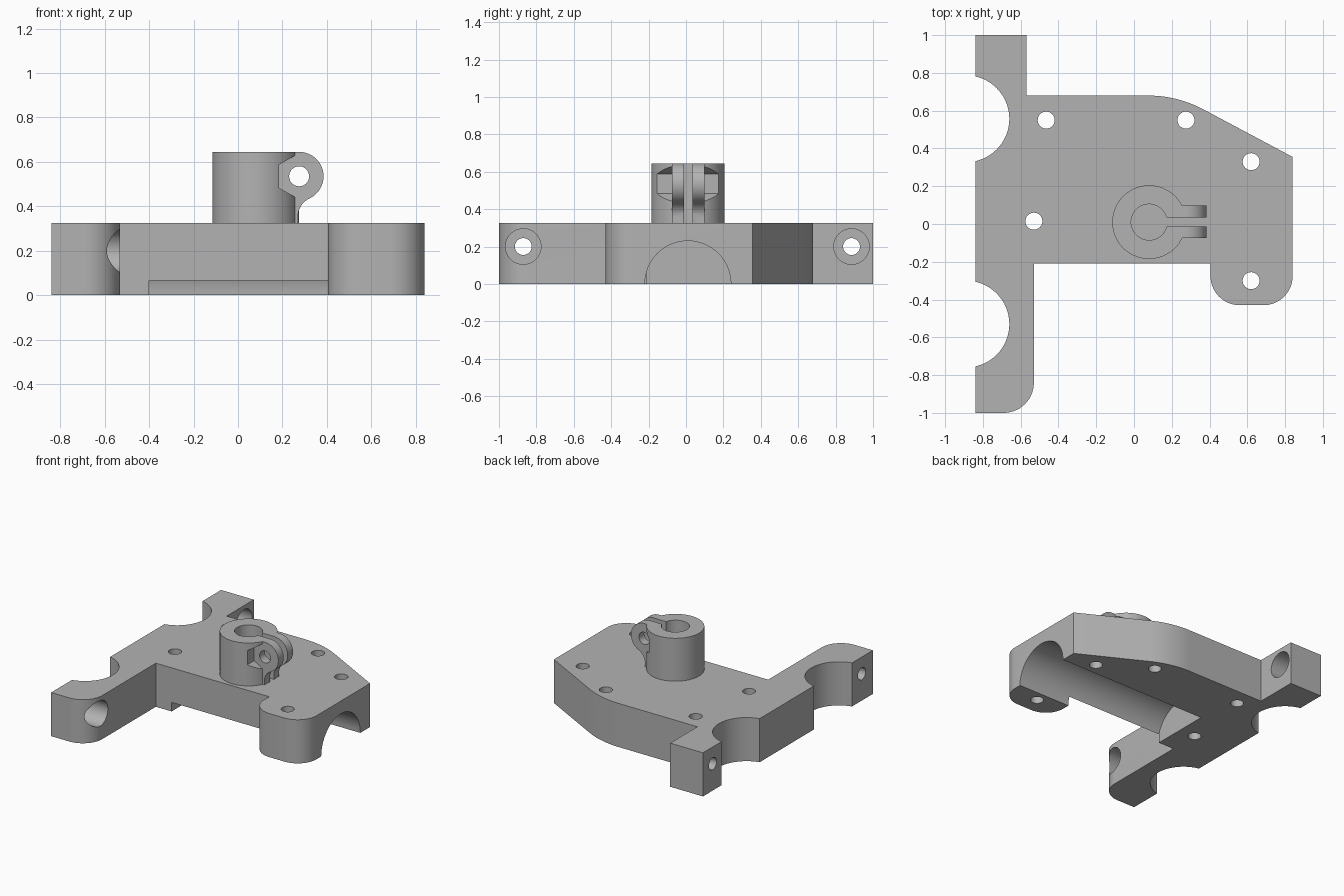
import bpy, bmesh, math
from mathutils import Vector

cube = bpy.data.objects.get("Cube")
if cube:
    bpy.data.objects.remove(cube, do_unlink=True)

grey = bpy.data.materials.new("plain grey")
grey.use_nodes = True
GREY = (0.45, 0.45, 0.45, 1)
grey.diffuse_color = GREY
grey.node_tree.nodes["Principled BSDF"].inputs["Base Color"].default_value = GREY

PLACE = {"x": lambda u, v, w: (w, u, v),
         "y": lambda u, v, w: (u, w, v),
         "z": lambda u, v, w: (u, v, w)}


def arc(cu, cv, r, start, end, n=16):
    angles = [math.radians(start + (end - start) * i / n) for i in range(n + 1)]
    return [(cu + r * math.cos(a), cv + r * math.sin(a)) for a in angles]


def circle(cu, cv, r, n=64):
    return arc(cu, cv, r, 0, 360, n)[:-1]


def rounded(corners, n=14):
    """Outline from (x, y, radius) corners, with tangent arcs where radius > 0."""
    out = []
    for i, (x, y, r) in enumerate(corners):
        p = Vector((x, y))
        if r == 0:
            out.append((x, y))
            continue
        a = (Vector(corners[i - 1][:2]) - p).normalized()
        b = (Vector(corners[(i + 1) % len(corners)][:2]) - p).normalized()
        half = a.angle(b) / 2
        centre = p + (a + b).normalized() * r / math.sin(half)
        start = p + a * r / math.tan(half) - centre
        end = p + b * r / math.tan(half) - centre
        a0 = math.atan2(start.y, start.x)
        turn = (math.atan2(end.y, end.x) - a0 + math.pi) % math.tau - math.pi
        out += arc(*centre, r, math.degrees(a0), math.degrees(a0 + turn), n)
    return out


def prism(name, outline, axis, low, high):
    bm = bmesh.new()
    place = PLACE[axis]
    face = bm.faces.new([bm.verts.new(place(u, v, low)) for u, v in outline])
    ext = bmesh.ops.extrude_face_region(bm, geom=[face])
    verts = [e for e in ext["geom"] if isinstance(e, bmesh.types.BMVert)]
    bmesh.ops.translate(bm, verts=verts, vec=place(0, 0, high - low))
    bmesh.ops.recalc_face_normals(bm, faces=bm.faces)
    mesh = bpy.data.meshes.new(name)
    bm.to_mesh(mesh)
    bm.free()
    mesh.materials.append(grey)
    obj = bpy.data.objects.new(name, mesh)
    bpy.context.collection.objects.link(obj)
    return obj


def combine(target, tool, operation="DIFFERENCE"):
    mod = target.modifiers.new("combine", "BOOLEAN")
    mod.operation, mod.solver, mod.object = operation, "EXACT", tool
    bpy.context.view_layer.objects.active = target
    bpy.ops.object.modifier_apply(modifier=mod.name)
    bpy.data.objects.remove(tool, do_unlink=True)


def cut(target, outline, axis, low, high):
    combine(target, prism("cutter", outline, axis, low, high))


def finish(obj):
    bpy.ops.object.select_all(action="DESELECT")
    obj.select_set(True)
    bpy.context.view_layer.objects.active = obj
    bpy.ops.object.shade_smooth_by_angle(angle=math.radians(25))


TOP = 0.325      # plate thickness
MID = 0.01       # centre line of groove and collar
SMALL = 0.045    # bolt hole radius

# Base plate with two arms and a rounded lug
base = prism("base_plate", rounded([
    (-0.84, -1, 0), (-0.53, -1, 0.16), (-0.53, -0.21, 0), (0.405, -0.21, 0),
    (0.405, -0.43, 0.155), (0.84, -0.43, 0.155), (0.84, 0.355, 0),
    (0.23, 0.68, 0.62), (-0.57, 0.68, 0), (-0.57, 1, 0), (-0.84, 1, 0)]),
    "z", 0, TOP)

# Round bites in the side edge
for y in (-0.53, 0.557):
    cut(base, circle(-0.89, y, 0.23), "z", -0.1, 0.5)

# Half-round groove underneath
cut(base, circle(MID, 0, 0.23), "x", -0.4, 1)

# Vertical bolt holes
for x, y in ((-0.465, 0.55), (0.275, 0.55), (0.62, 0.33), (0.62, -0.3), (-0.53, 0.015)):
    cut(base, circle(x, y, SMALL, 32), "z", -0.1, 0.5)

# Counterbored holes through the arms
for y in (-0.87, 0.885):
    cut(base, circle(y, 0.2, SMALL, 32), "x", -1, 0)
    cut(base, circle(y, 0.2, 0.095), "x", -0.72, -0.3)
finish(base)

# Clamp collar standing on the plate
CX, HEIGHT, EAR_X, EAR_Z = 0.08, 0.645, 0.275, 0.535
collar = prism("clamp_collar", circle(CX, MID, 0.195, 96), "z", TOP - 0.02, HEIGHT)

# Hexagonal nut pockets on both sides of the ears
hexagon = arc(EAR_X, EAR_Z, 0.104, 30, 330, 5)
for low, high in ((-0.4, -0.074), (0.097, 0.4)):
    cut(collar, hexagon, "y", low, high)

# Clamp ears, blended into the collar below
ear = [(0.15, HEIGHT)] + arc(EAR_X, EAR_Z, 0.11, 90, -65, 28)
ear += arc(0.36, 0.354, 0.09, 115, 180, 12) + [(0.27, TOP - 0.02), (0.15, TOP - 0.02)]
combine(collar, prism("ears", ear, "y", -0.075, 0.098), "UNION")

# Bore, clamping slot and cross bolt hole
cut(collar, circle(CX, MID, 0.095), "z", 0.2, 0.8)
cut(collar, [(CX, -0.012), (0.5, -0.012), (0.5, 0.035), (CX, 0.035)], "z", 0.2, 0.8)
cut(collar, circle(EAR_X, EAR_Z, SMALL, 32), "y", -0.3, 0.3)
finish(collar)
